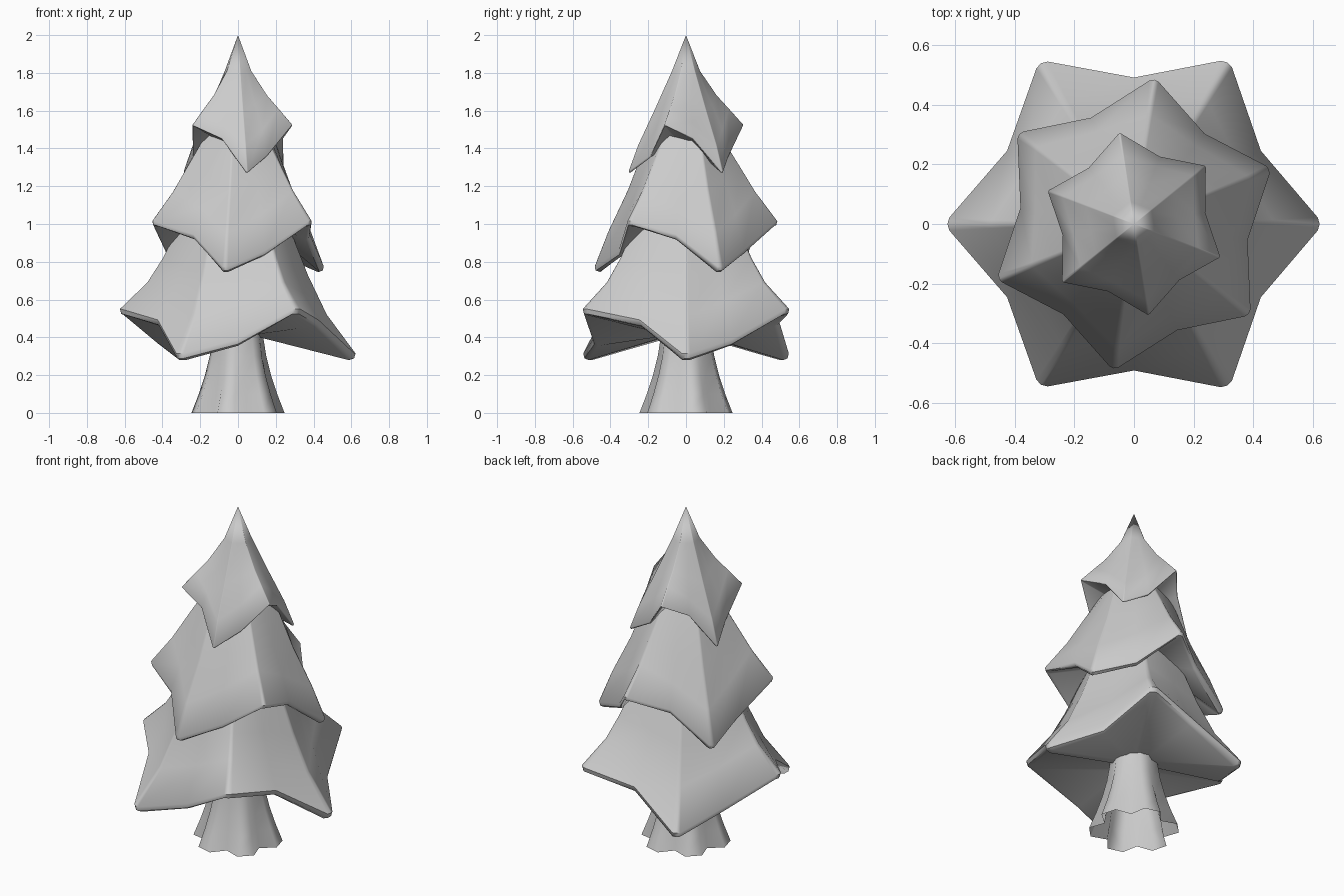
import bpy, bmesh
from math import radians, cos, sin, pi

if "Cube" in bpy.data.objects:
    bpy.data.objects.remove(bpy.data.objects["Cube"])


def loft(name, rings, apex=None, floor=None, smooth=45):
    """Skin a list of equal-length point rings; optional closing points."""
    bm = bmesh.new()
    vr = [[bm.verts.new(p) for p in r] for r in rings]
    n = len(vr[0])
    for a, b in zip(vr, vr[1:]):
        for i in range(n):
            j = (i + 1) % n
            bm.faces.new((a[i], a[j], b[j], b[i]))
    for z, ring in ((floor, vr[0]), (apex, vr[-1])):
        if z is not None:
            c = bm.verts.new((0, 0, z))
            for i in range(n):
                bm.faces.new((ring[i], ring[(i + 1) % n], c))
    bmesh.ops.recalc_face_normals(bm, faces=bm.faces)
    me = bpy.data.meshes.new(name)
    bm.to_mesh(me)
    bm.free()
    ob = bpy.data.objects.new(name, me)
    bpy.context.collection.objects.link(ob)
    bpy.ops.object.select_all(action='DESELECT')
    ob.select_set(True)
    bpy.context.view_layer.objects.active = ob
    bpy.ops.object.shade_smooth_by_angle(angle=radians(smooth))
    return ob


def star_ring(low, high, ratio, skew, turn, w):
    """Six-pointed ring: alternating low/high blunt tips with valleys between."""
    pts = []
    mid_r = (low[0] + high[0]) / 2 * ratio
    mid_z = (low[1] + high[1]) / 2
    for k in range(6):
        r, z = high if k % 2 else low
        a = radians(turn + 60 * k)
        for t in (-1, 0, 1):
            s, q = t * w, r - abs(t) * w * 0.3
            pts.append((q * cos(a) - s * sin(a), q * sin(a) + s * cos(a), z))
        a += pi / 6
        z = mid_z + (skew if k % 2 else -skew * 0.7)
        pts.append((mid_r * cos(a), mid_r * sin(a), z))
    return pts


def tier(name, low, high, turn, skew, thick, w, inner, top):
    ratios = (0.787, 0.85, 0.87, 0.88, 0.9)
    fades = (1, 0.4, 0.1, 0, 0)
    # underside: inner ring, then the rounded lip of the rim
    rings = [star_ring(inner, inner, 0.87, 0, turn, w * 0.5)]
    for din, dz in ((0.9, 1.0), (0.2, 0.75)):
        lip = [(p[0] - thick * din, p[1] - thick * dz) for p in (low[0], high[0])]
        rings.append(star_ring(lip[0], lip[1], ratios[0], skew, turn, w * 0.9))
    # outer surface from rim to crown
    for i, (l, h) in enumerate(zip(low, high)):
        rings.append(star_ring(l, h, ratios[i], skew * fades[i], turn,
                               w * (1, 0.65, 0.5, 0.4, 0.3)[i]))
    return loft(name, rings, apex=top, floor=inner[1] + 0.02)


# Three branch skirts
tier("lower_branches",
     [(.622, .315), (.47, .52), (.37, .73), (.28, .96), (.12, 1.3)],
     [(.625, .55), (.48, .69), (.40, .815), (.325, .96), (.12, 1.3)],
     0, .06, .035, .022, (.1, .41), 1.33)
tier("middle_branches",
     [(.488, .775), (.415, .96), (.31, 1.18), (.205, 1.45), (.08, 1.65)],
     [(.488, 1.015), (.37, 1.17), (.29, 1.3), (.19, 1.46), (.08, 1.65)],
     22, .05, .028, .015, (.1, 1.04), 1.68)
tier("top_branches",
     [(.307, 1.28), (.255, 1.42), (.17, 1.6), (.075, 1.81)],
     [(.307, 1.525), (.23, 1.61), (.165, 1.68), (.075, 1.81)],
     39, .055, .008, .005, (.1, 1.43), 2.0)

# Trunk with six flared root lobes, open at the base
rings = []
for z, lobe, groove in ((0, .247, .178), (.1, .208, .16), (.2, .175, .145),
                        (.3, .15, .133), (.4, .134, .124), (.5, .125, .118)):
    ring = []
    for k in range(6):
        for off, r in ((-11, lobe), (11, lobe), (30, groove)):
            a = radians(15 + 60 * k + off)
            ring.append((r * cos(a), r * sin(a), z))
    rings.append(ring)
loft("trunk", rings, smooth=75)
